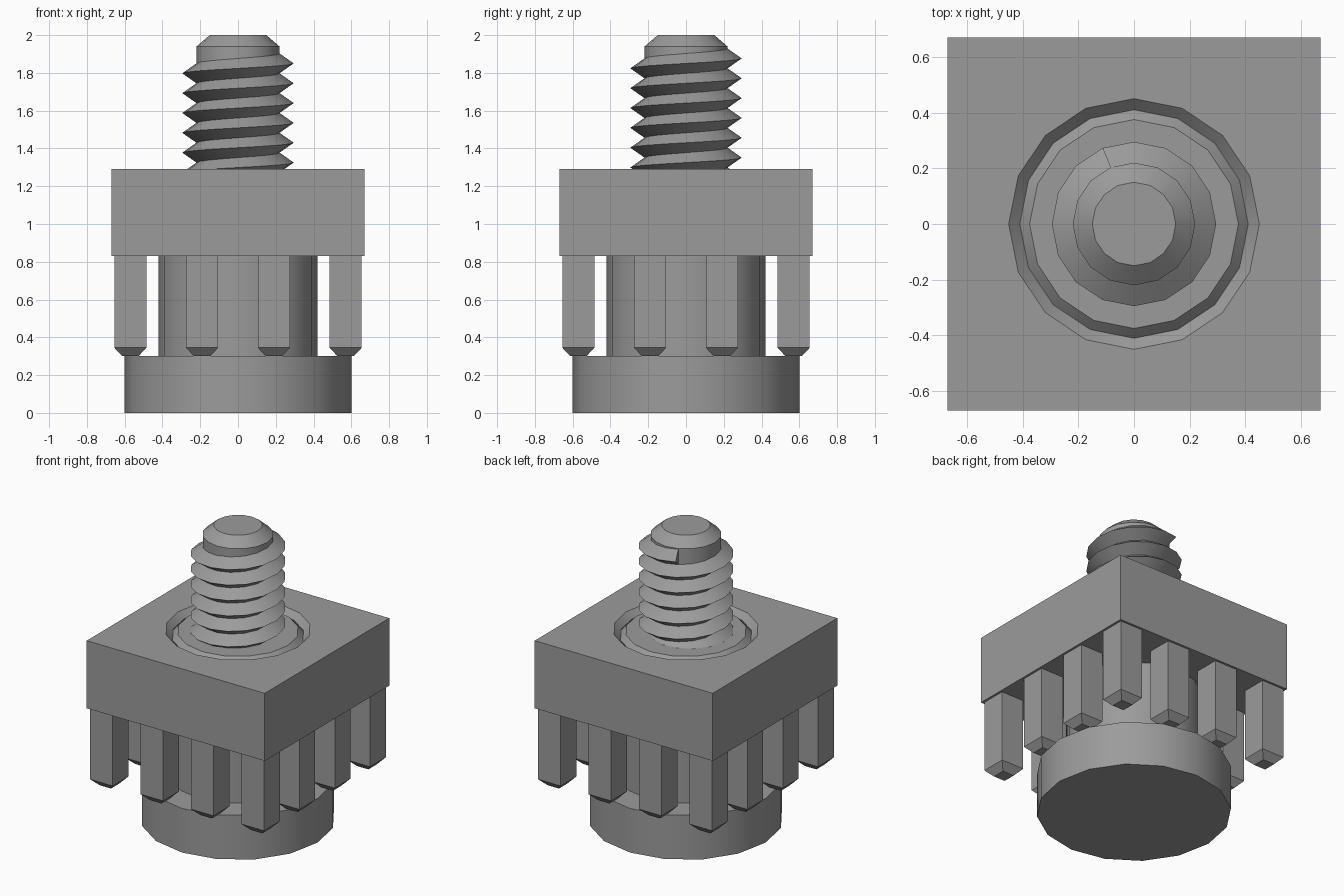
import bpy, bmesh, math

cube = bpy.data.objects.get("Cube")
if cube:
    bpy.data.objects.remove(cube, do_unlink=True)

SIDES = 16
grey = bpy.data.materials.new("steel grey")
grey.use_nodes = True
COLOR = (0.33, 0.33, 0.33, 1)
grey.diffuse_color = COLOR
grey.node_tree.nodes["Principled BSDF"].inputs["Base Color"].default_value = COLOR


def finish(name, bm, smooth=True):
    bmesh.ops.recalc_face_normals(bm, faces=bm.faces[:])
    mesh = bpy.data.meshes.new(name)
    bm.to_mesh(mesh)
    bm.free()
    mesh.materials.append(grey)
    obj = bpy.data.objects.new(name, mesh)
    bpy.context.collection.objects.link(obj)
    if smooth:
        bpy.ops.object.select_all(action='DESELECT')
        obj.select_set(True)
        bpy.context.view_layer.objects.active = obj
        bpy.ops.object.shade_smooth_by_angle(angle=math.radians(30))
    return obj


def ring(bm, r, z, square=False):
    verts = []
    for i in range(SIDES):
        a = 2 * math.pi * i / SIDES
        c, s = math.cos(a), math.sin(a)
        k = r / max(abs(c), abs(s)) if square else r
        verts.append(bm.verts.new((k * c, k * s, z)))
    return verts


def bridge(bm, a, b):
    for i in range(SIDES):
        j = (i + 1) % SIDES
        bm.faces.new((a[i], a[j], b[j], b[i]))


def turned(name, profile):
    """Solid of revolution with flat caps."""
    bm = bmesh.new()
    rings = [ring(bm, r, z) for r, z in profile]
    for a, b in zip(rings, rings[1:]):
        bridge(bm, a, b)
    bm.faces.new(rings[0])
    bm.faces.new(rings[-1])
    return finish(name, bm)


# Bolt: head, chamfered shank and stud core
turned("bolt_head", [(0.6, 0), (0.6, 0.3)])
turned("bolt_shank", [(0.42, 0.3), (0.42, 1.235), (0.375, 1.28)])
turned("stud_core", [(0.22, 1.2), (0.22, 1.94), (0.15, 2.0)])

# Square plate with a chamfered round hole
bm = bmesh.new()
loops = [ring(bm, 0.67, 0.83, True), ring(bm, 0.67, 1.29, True),
         ring(bm, 0.45, 1.29), ring(bm, 0.41, 1.25), ring(bm, 0.41, 0.83)]
for k in range(len(loops)):
    bridge(bm, loops[k], loops[(k + 1) % len(loops)])
finish("square_plate", bm)

# Right-handed V thread, ending in a flat cap near the top
PITCH = 0.105
STEP = 2 * math.pi / SIDES
TOP_Z, TOP_ANGLE, STEPS = 1.883, 5 * STEP, 102
bm = bmesh.new()
sections = []
for i in range(STEPS + 1):
    a = TOP_ANGLE - i * STEP
    z = TOP_Z - i * PITCH / SIDES
    sections.append([bm.verts.new((r * math.cos(a), r * math.sin(a), z + dz))
                     for r, dz in ((0.22, -PITCH / 2), (0.295, 0), (0.22, PITCH / 2))])
for a, b in zip(sections, sections[1:]):
    for k in range(3):
        m = (k + 1) % 3
        bm.faces.new((a[k], a[m], b[m], b[k]))
bm.faces.new(sections[0])
bm.faces.new(sections[-1])
finish("stud_thread", bm)

# Twelve tapered pins around the rim of the plate
SPOTS = (-0.57, -0.19, 0.19, 0.57)
for row, y in enumerate(SPOTS):
    for col, x in enumerate(SPOTS):
        if row in (1, 2) and col in (1, 2):
            continue
        bm = bmesh.new()
        levels = []
        for h, z in ((0.043, 0.3), (0.085, 0.345), (0.085, 0.84)):
            levels.append([bm.verts.new((x + sx * h, y + sy * h, z))
                           for sx, sy in ((-1, -1), (1, -1), (1, 1), (-1, 1))])
        for a, b in zip(levels, levels[1:]):
            for i in range(4):
                j = (i + 1) % 4
                bm.faces.new((a[i], a[j], b[j], b[i]))
        bm.faces.new(levels[0])
        bm.faces.new(levels[-1])
        finish(f"pin_{row + 1}_{col + 1}", bm, smooth=False)
